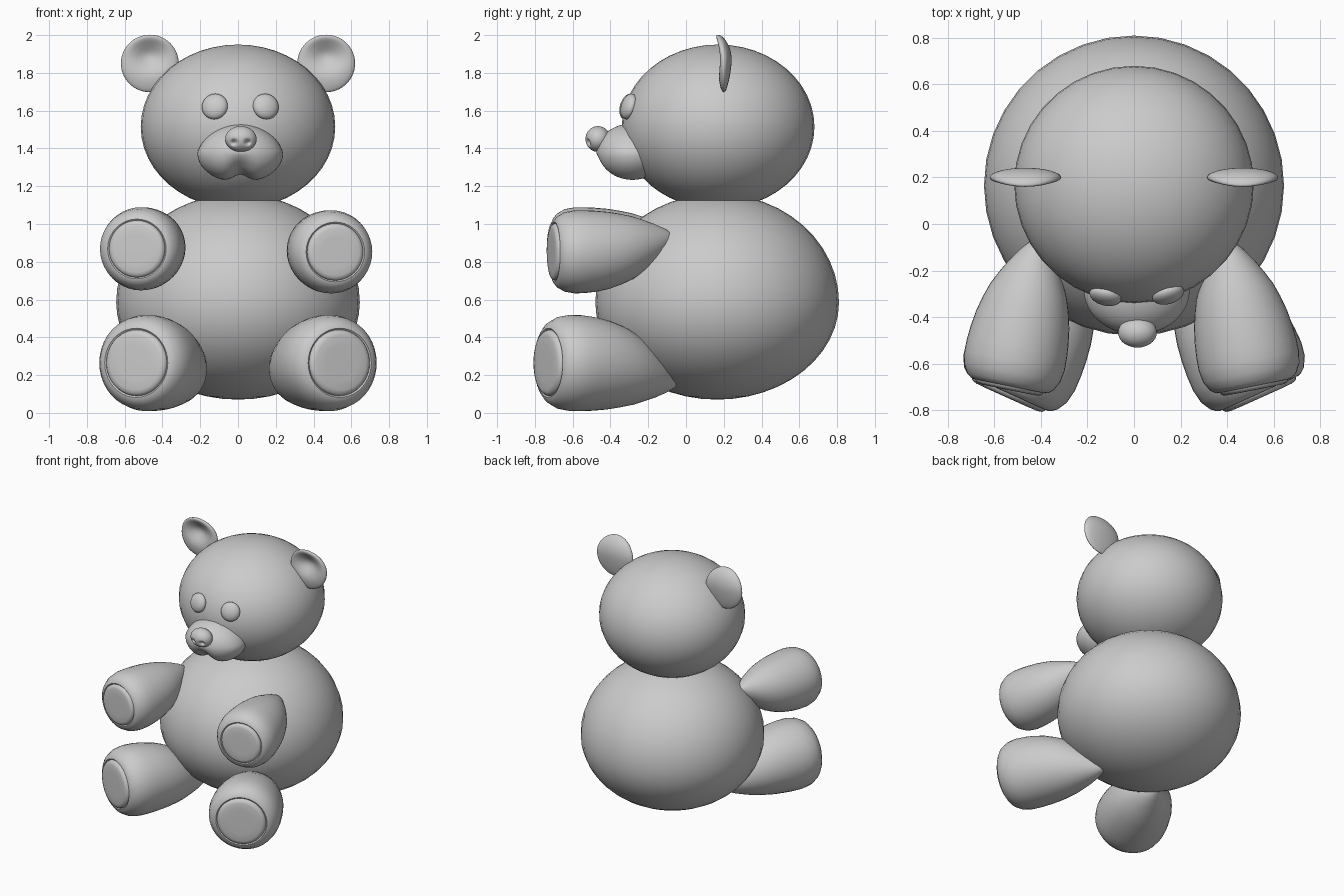
import bpy, bmesh, math
from mathutils import Vector

if "Cube" in bpy.data.objects:
    bpy.data.objects.remove(bpy.data.objects["Cube"])


def finish(obj, name, angle=50):
    obj.name = obj.data.name = name
    bpy.ops.object.select_all(action='DESELECT')
    obj.select_set(True)
    bpy.context.view_layer.objects.active = obj
    bpy.ops.object.shade_smooth_by_angle(angle=math.radians(angle))
    return obj


def ball(name, loc, radii, seg=32, rings=20, shape=None, normal=None):
    """Unit sphere, optionally reshaped in unit space, then scaled and placed."""
    bpy.ops.mesh.primitive_uv_sphere_add(segments=seg, ring_count=rings, radius=1)
    obj = bpy.context.object
    for v in obj.data.vertices:
        p = v.co.copy()
        if shape:
            p = shape(p)
        v.co = (p.x * radii[0], p.y * radii[1], p.z * radii[2])
    if normal:
        obj.rotation_mode = 'QUATERNION'
        obj.rotation_quaternion = normal.to_track_quat('Z', 'Y')
    obj.location = loc
    return finish(obj, name, 60)


def bump(*d):
    return math.exp(-sum(t * t for t in d))


# Torso: egg, slightly taller above its widest line
def egg(p):
    if p.z < 0:
        p.z *= 0.895
    return p


ball("body", (0, 0.165, 0.585), (0.645, 0.645, 0.575), 36, 24, egg)

# Head
HEAD, HR = Vector((0, 0.17, 1.515)), Vector((0.515, 0.51, 0.435))
ball("head", HEAD, HR, 36, 24)


# Ears: thick dishes with the upper rim curling forward
def dish(p):
    if p.y < 0:
        p.y += 1.35 * bump(p.x / 0.55, (p.z - 0.25) / 0.5) * min(1, -p.y * 1.5)
    p.y *= 0.85 + 0.25 * p.z
    p.y -= 0.65 * max(0, p.z) ** 2
    return p


for side, label in ((-1, "left"), (1, "right")):
    ball(label + "_ear", (side * 0.467, 0.2, 1.85), (0.153, 0.048, 0.152), 40, 28, dish)

# Eyes: flattened balls lying on the head surface
FX = 0.012
for side, label in ((-1, "left"), (1, "right")):
    x, z = side * 0.135 + FX, 1.622
    dx, dz = x / HR.x, (z - HEAD.z) / HR.z
    dy = -math.sqrt(1 - dx * dx - dz * dz)
    n = Vector((dx / HR.x, dy / HR.y, dz / HR.z)).normalized()
    ball(label + "_eye", (x, HEAD.y + dy * HR.y, z), (0.07, 0.07, 0.038), 24, 16, None, n)


# Muzzle: narrower on top, two cheeks split by a cleft below
def snout(p):
    cleft = bump(p.x / 0.25)
    low = max(0, -p.z)
    p.x *= 1 - 0.15 * max(0, p.z)
    p.z += 0.28 * cleft * low
    if p.y < 0:
        p.y += 0.14 * cleft * min(1, low * 2)
    return p


ball("muzzle", (FX, -0.285, 1.375), (0.227, 0.19, 0.157), 48, 32, snout)


# Nose with two nostril dents
def nostrils(p):
    if p.y < 0:
        for s in (-1, 1):
            p.y += 0.4 * bump((p.x - s * 0.44) / 0.17, (p.z + 0.25) / 0.2)
    return p


ball("nose", (FX + 0.003, -0.466, 1.45), (0.083, 0.066, 0.068), 64, 48, nostrils)

# Limbs: profile (distance back from the paw, radius), revolved on a bent axis
PROFILE = [(-0.004, 0.08), (-0.003, 0.125), (0.002, 0.142), (0.012, 0.149),
           (0.02, 0.151), (0.014, 0.158), (0.018, 0.17), (0.035, 0.19),
           (0.075, 0.211), (0.13, 0.22), (0.19, 0.219), (0.25, 0.214),
           (0.32, 0.204), (0.39, 0.187), (0.45, 0.168), (0.51, 0.14),
           (0.57, 0.108), (0.63, 0.068), (0.67, 0.035)]
LENGTH = 0.70


def limb(name, paw, side, slope, length, fat, bend, seg=40):
    back = Vector((-side * slope, 1, 0)).normalized()
    across, up = back.cross(Vector((0, 0, 1))), Vector((0, 0, 1))
    stretch = length / LENGTH

    def centre(s):
        return Vector(paw) + back * s * stretch + up * bend * (s / LENGTH) ** 3

    bm = bmesh.new()
    rings = []
    for s, r in PROFILE:
        c = centre(s)
        rings.append([bm.verts.new(c + (across * math.cos(a) + up * math.sin(a)) * r * fat)
                      for a in (2 * math.pi * i / seg for i in range(seg))])
    for a, b in zip(rings, rings[1:]):
        for i in range(seg):
            j = (i + 1) % seg
            bm.faces.new((a[i], a[j], b[j], b[i]))
    for ring, s in ((rings[0], -0.004), (rings[-1], LENGTH)):
        tip = bm.verts.new(centre(s))
        for i in range(seg):
            bm.faces.new((ring[i], ring[(i + 1) % seg], tip))
    bmesh.ops.recalc_face_normals(bm, faces=bm.faces)
    mesh = bpy.data.meshes.new(name)
    bm.to_mesh(mesh)
    bm.free()
    obj = bpy.data.objects.new(name, mesh)
    bpy.context.collection.objects.link(obj)
    finish(obj, name, 50)


for side, label in ((-1, "left"), (1, "right")):
    limb(label + "_arm", (side * 0.528 - 0.01, -0.71, 0.86 - side * 0.008),
         side, 0.2, 0.67, 1.0, 0.08)
    limb(label + "_leg", (side * 0.545, -0.742, 0.265), side, 0.45, 0.77, 1.16, -0.11)
